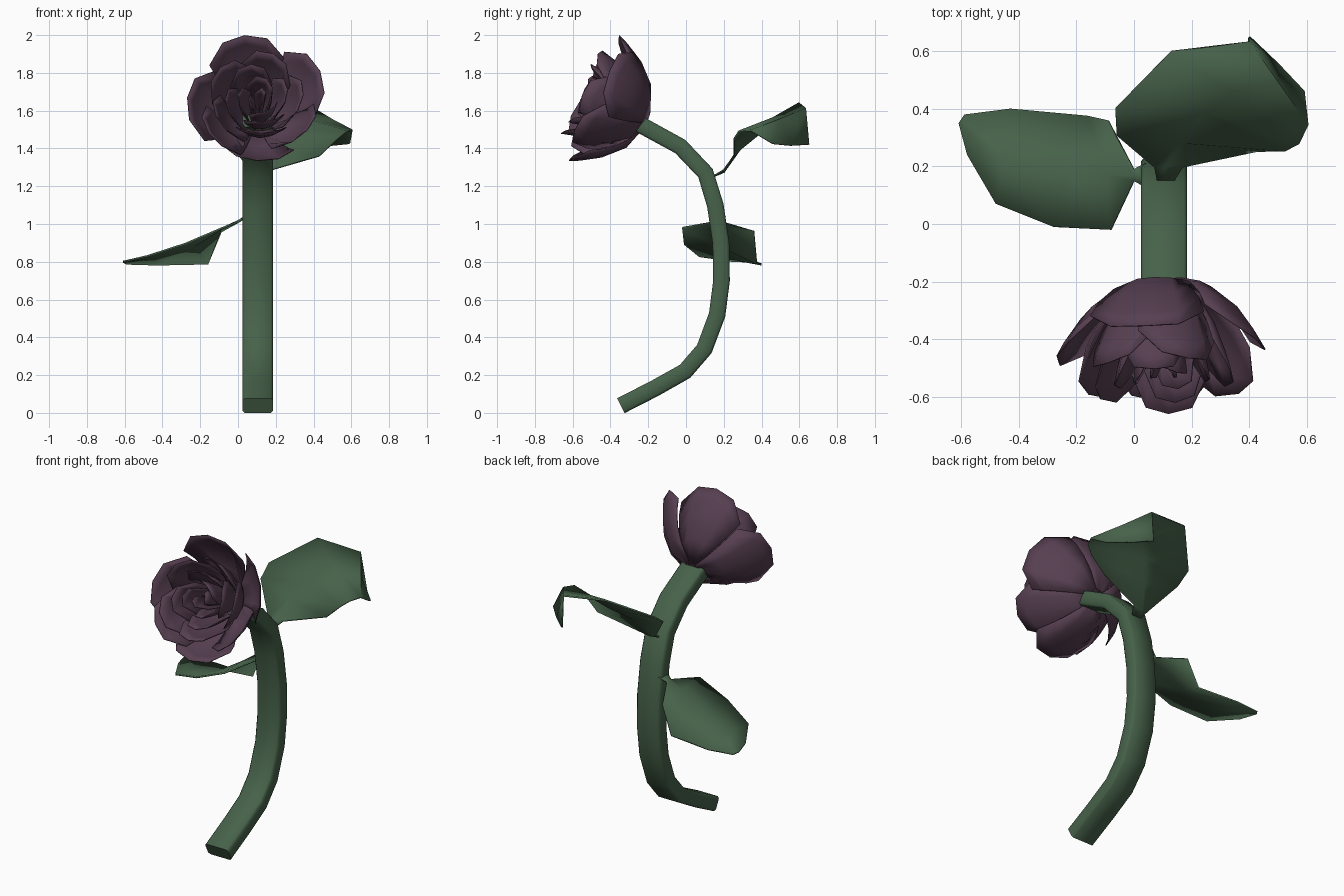
import bpy, bmesh, math, random
from mathutils import Vector

random.seed(4)


def material(name, color):
    m = bpy.data.materials.new(name)
    m.diffuse_color = (*color, 1)
    return m


GREEN = material("leaf_green", (0.062, 0.122, 0.068))
PURPLE = material("petal_purple", (0.095, 0.05, 0.083))


def make_object(name, verts, faces, mat, thickness=0, angle=35):
    mesh = bpy.data.meshes.new(name)
    mesh.from_pydata([tuple(v) for v in verts], [], faces)
    bm = bmesh.new()
    bm.from_mesh(mesh)
    bmesh.ops.recalc_face_normals(bm, faces=bm.faces)
    bm.to_mesh(mesh)
    bm.free()
    mesh.materials.append(mat)
    ob = bpy.data.objects.new(name, mesh)
    bpy.context.collection.objects.link(ob)
    if thickness:
        mod = ob.modifiers.new("thickness", 'SOLIDIFY')
        mod.thickness = thickness
        mod.offset = 0
    bpy.ops.object.select_all(action='DESELECT')
    ob.select_set(True)
    bpy.context.view_layer.objects.active = ob
    bpy.ops.object.shade_smooth_by_angle(angle=math.radians(angle))
    return ob


def grid_faces(rows, cols):
    return [(r * cols + c, r * cols + c + 1, (r + 1) * cols + c + 1, (r + 1) * cols + c)
            for r in range(rows - 1) for c in range(cols - 1)]


# Stem: flat bevelled bar swept along a curve in the side plane
path = [(-0.345, 0.038), (-0.165, 0.13), (-0.005, 0.22), (0.097, 0.338), (0.165, 0.52),
        (0.188, 0.70), (0.185, 0.90), (0.155, 1.10), (0.103, 1.27), (-0.03, 1.41),
        (-0.24, 1.525), (-0.28, 1.55)]
section = [(-0.08, -0.031), (-0.069, -0.044), (0.069, -0.044), (0.08, -0.031),
           (0.08, 0.031), (0.069, 0.044), (-0.069, 0.044), (-0.08, 0.031)]
verts, faces = [], []
n = len(section)
for i, p in enumerate(path):
    a, b = path[max(i - 1, 0)], path[min(i + 1, len(path) - 1)]
    t = Vector((b[0] - a[0], b[1] - a[1])).normalized()
    for u, v in section:
        verts.append((0.105 + u, p[0] + t.y * v, p[1] - t.x * v))
for i in range(len(path) - 1):
    for k in range(n):
        k2 = (k + 1) % n
        faces.append((i * n + k, i * n + k2, (i + 1) * n + k2, (i + 1) * n + k))
faces += [tuple(range(n)), tuple(range(len(verts) - n, len(verts)))]
make_object("stem", verts, faces, GREEN, angle=60)

# Leaves: rows of edge, middle, edge running from stalk to tip
left_leaf = [
    (0.04, 0.13, 1.035), (0.04, 0.17, 1.04), (0.04, 0.21, 1.035),
    (0.00, 0.15, 1.01), (0.00, 0.17, 1.015), (0.00, 0.19, 1.01),
    (-0.08, -0.02, 0.98), (-0.09, 0.17, 0.975), (-0.09, 0.36, 0.96),
    (-0.28, -0.01, 0.895), (-0.23, 0.18, 0.885), (-0.16, 0.375, 0.79),
    (-0.48, 0.07, 0.83), (-0.45, 0.22, 0.82), (-0.43, 0.40, 0.785),
    (-0.58, 0.24, 0.805), (-0.61, 0.35, 0.80), (-0.59, 0.38, 0.79)]
right_leaf = [
    (0.08, 0.15, 1.255), (0.11, 0.15, 1.255), (0.14, 0.15, 1.255),
    (0.07, 0.20, 1.28), (0.11, 0.20, 1.275), (0.17, 0.20, 1.285),
    (-0.06, 0.31, 1.445), (0.16, 0.285, 1.395), (0.43, 0.255, 1.36),
    (-0.065, 0.40, 1.51), (0.25, 0.39, 1.48), (0.525, 0.255, 1.45),
    (0.13, 0.60, 1.64), (0.34, 0.46, 1.56), (0.575, 0.28, 1.49),
    (0.40, 0.635, 1.61), (0.50, 0.49, 1.55), (0.605, 0.345, 1.495),
    (0.40, 0.65, 1.42), (0.50, 0.555, 1.415), (0.59, 0.46, 1.425)]
for name, pts in (("left_leaf", left_leaf), ("right_leaf", right_leaf)):
    make_object(name, pts, grid_faces(len(pts) // 3, 3), GREEN, 0.01)

# Bloom: cupped petals placed in rings around a forward-tilted axis
BASE = Vector((0.1, -0.205, 1.55))
AXIS = Vector((0, -0.933, 0.36))
SIDE = Vector((1, 0, 0))
UP = Vector((0, 0.36, 0.933))
PROFILE = [(0.1, 0.0), (0.5, 0.17), (0.77, 0.5), (0.93, 0.82), (1.0, 1.0)]


def profile(t):
    f = min(t, 0.9999) * (len(PROFILE) - 1)
    i = int(f)
    (r0, h0), (r1, h1) = PROFILE[i], PROFILE[i + 1]
    return r0 + (r1 - r0) * (f - i), h0 + (h1 - h0) * (f - i)


def petal(name, angle, radius, height, half, twist):
    pts = []
    for row in range(5):
        for col in range(5):
            s = col / 2 - 1
            t = row / 4 * (1 - 0.34 * abs(s) ** 2.6)
            r, h = profile(t)
            r *= radius * (1 + twist * s)
            a = angle + half * s
            pts.append(BASE + AXIS * h * height + SIDE * r * math.cos(a) + UP * r * math.sin(a))
    make_object(name, pts, grid_faces(5, 5), PURPLE, 0.005, 50)


# half angle, spiral twist, petals as (angle in degrees, radius, height)
rings = [
    (0.66, 0.05, [(100, 0.37, 0.30), (27, 0.375, 0.28), (-90, 0.35, 0.31), (177, 0.368, 0.28)]),
    (0.62, 0.06, [(-36, 0.325, 0.34), (-142, 0.325, 0.34)]),
    (0.72, 0.08, [(70, 0.25, 0.37), (0, 0.245, 0.37), (-85, 0.23, 0.40),
                  (-150, 0.25, 0.385), (140, 0.25, 0.36)]),
    (0.85, 0.12, [(100, 0.17, 0.385), (10, 0.165, 0.37), (-75, 0.165, 0.385), (190, 0.17, 0.37)]),
    (1.1, 0.18, [(60, 0.105, 0.37), (-60, 0.105, 0.36), (180, 0.1, 0.37)]),
    (1.5, 0.3, [(20, 0.05, 0.36), (200, 0.045, 0.35)])]
for i, (half, twist, petals) in enumerate(rings):
    for j, (deg, radius, height) in enumerate(petals):
        petal(f"petal_ring{i + 1}_{j + 1}", math.radians(deg), radius, height, half, twist)
